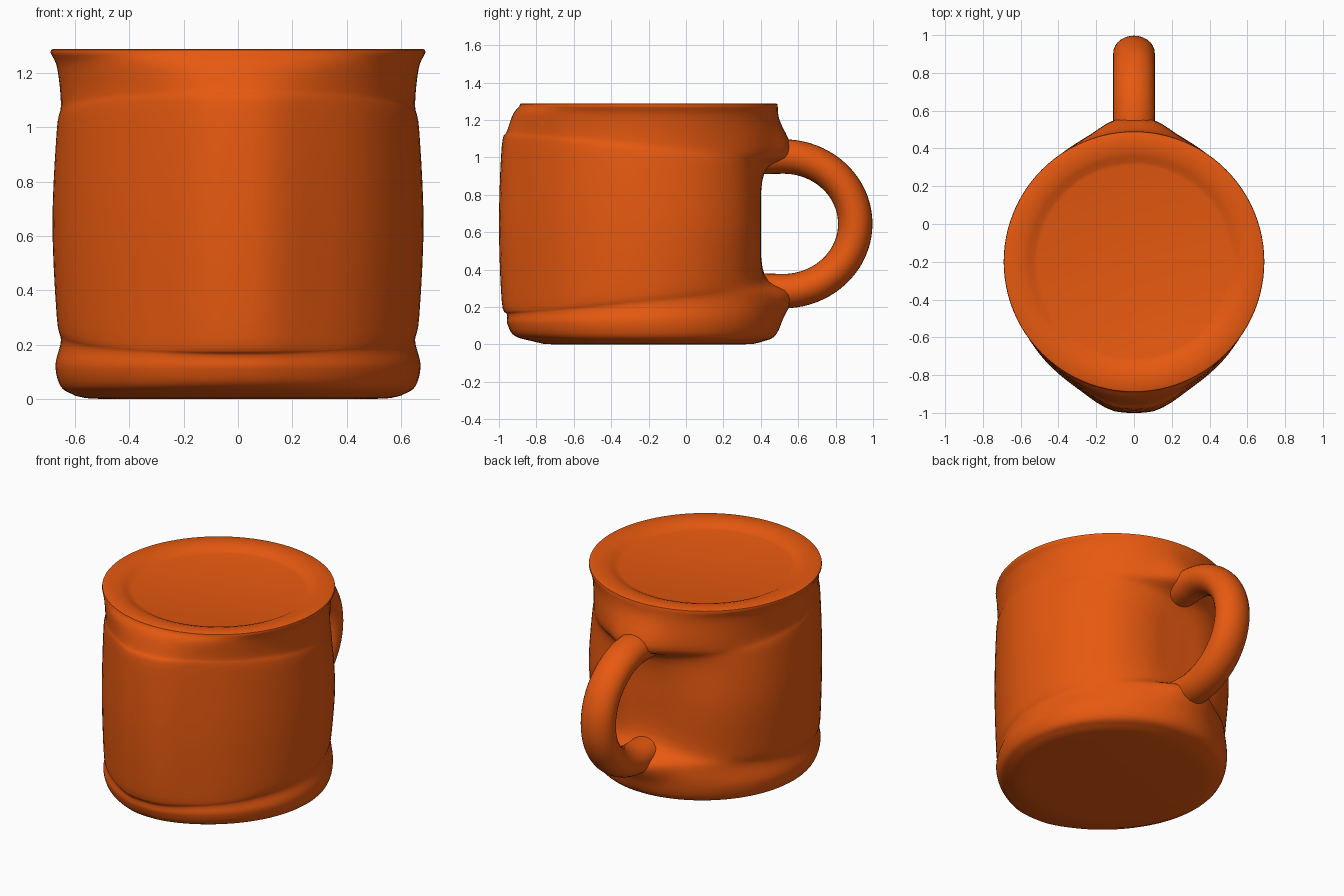
import bpy, bmesh, math

if "Cube" in bpy.data.objects:
    bpy.data.objects.remove(bpy.data.objects["Cube"])

orange = bpy.data.materials.new("orange glaze")
orange.diffuse_color = (0.8, 0.1, 0.005, 1)
orange.use_nodes = True
orange.node_tree.nodes["Principled BSDF"].inputs["Base Color"].default_value = orange.diffuse_color
CY, MID = -0.2, 0.645      # body axis and mid height
SEG, SUB = 96, 5


def hermite(xs, ys, x):
    """Smooth curve through the points (xs, ys)."""
    i = 0
    while i < len(xs) - 2 and x > xs[i + 1]:
        i += 1

    def slope(k):
        a, b = max(k - 1, 0), min(k + 1, len(xs) - 1)
        return (ys[b] - ys[a]) / (xs[b] - xs[a])
    h = xs[i + 1] - xs[i]
    t = (x - xs[i]) / h
    return ((2*t**3 - 3*t*t + 1) * ys[i] + (t**3 - 2*t*t + t) * h * slope(i)
            + (3*t*t - 2*t**3) * ys[i + 1] + (t**3 - t*t) * h * slope(i + 1))


def finish(bm, name):
    bmesh.ops.recalc_face_normals(bm, faces=bm.faces)
    me = bpy.data.meshes.new(name)
    bm.to_mesh(me)
    bm.free()
    me.materials.append(orange)
    ob = bpy.data.objects.new(name, me)
    bpy.context.collection.objects.link(ob)
    bpy.context.view_layer.objects.active = ob
    ob.select_set(True)
    bpy.ops.object.shade_smooth_by_angle(angle=math.radians(40))
    ob.select_set(False)


def skin(bm, rings):
    loops = [[bm.verts.new(p) for p in r] for r in rings]
    for a, b in zip(loops, loops[1:]):
        for i in range(len(a)):
            j = (i + 1) % len(a)
            bm.faces.new((a[i], a[j], b[j], b[i]))
    bm.faces.new(loops[0])
    bm.faces.new(loops[-1])


# Body: radius by angle from the front (0) to the handle (180)
ANG = [0, 8, 24, 45, 62, 90, 120, 140, 160, 172, 180]
middle = [.80, .797, .735, .70, .685, .683, .69, .68, .635, .605, .60]
inner = [.785, .78, .725, .69, .675, .667, .67, .665, .64, .625, .62]
crease = [.757, .755, .715, .68, .66, .652, .655, .675, .705, .755, .765]
lip = [.725, .723, .71, .685, .67, .665, .667, .675, .69, .70, .70]
foot = [.755, .752, .72, .69, .677, .672, .675, .685, .70, .715, .72]
low = [.715, .714, .69, .665, .655, .652, .655, .66, .67, .675, .675]

# (height at front, height at back, radii)
LEVELS = [(.012, .012, [.60] * 11), (.045, .045, low), (.11, .14, foot),
          (.16, .27, crease), (.23, .37, inner), (MID, MID, middle),
          (1.06, .92, inner), (1.14, 1.02, crease), (1.23, 1.20, lip),
          (1.275, 1.275, [.69] * 11)]


def ring(t):
    pts = []
    ks = list(range(len(LEVELS)))
    for s in range(SEG):
        deg = 360 * s / SEG
        a = min(deg, 360 - deg)
        f = (1 - math.cos(math.radians(a))) / 2
        z = hermite(ks, [l[0] + (l[1] - l[0]) * f for l in LEVELS], t)
        r = hermite(ks, [hermite(ANG, l[2], a) for l in LEVELS], t)
        th = math.radians(deg)
        pts.append((r * math.sin(th), CY - r * math.cos(th), z))
    return pts


def circle(r, z):
    return [(r * math.sin(2*math.pi*s/SEG), CY - r * math.cos(2*math.pi*s/SEG), z)
            for s in range(SEG)]


bm = bmesh.new()
rings = [circle(.50, 0), circle(.56, .003)]
rings += [ring(k / SUB) for k in range((len(LEVELS) - 1) * SUB + 1)]
# Rolled rim and shallow recessed top
rings += [circle(r, z) for r, z in ((.688, 1.285), (.68, 1.289), (.62, 1.289), (.585, 1.285),
                                    (.555, 1.275), (.53, 1.262), (.51, 1.257))]
skin(bm, rings)
finish(bm, "mug_body")

# Handle: oval tube swept along a half ellipse, wider at its roots
path = [(.40, MID + .355, 0, 1, .09)]
for k in range(41):
    u = math.radians(90 - 180 * k / 40)
    n = math.hypot(math.cos(u) / .385, math.sin(u) / .36)
    path.append((.52 + .385 * math.cos(u), MID + .36 * math.sin(u),
                 math.cos(u) / .385 / n, math.sin(u) / .36 / n, .092))
path.append((.40, MID - .355, 0, -1, .09))
bm = bmesh.new()
skin(bm, [[(.11 * math.cos(v), y + ny * r * math.sin(v), z + nz * r * math.sin(v))
           for v in (2 * math.pi * s / 28 for s in range(28))]
          for y, z, ny, nz, r in path])
finish(bm, "mug_handle")
